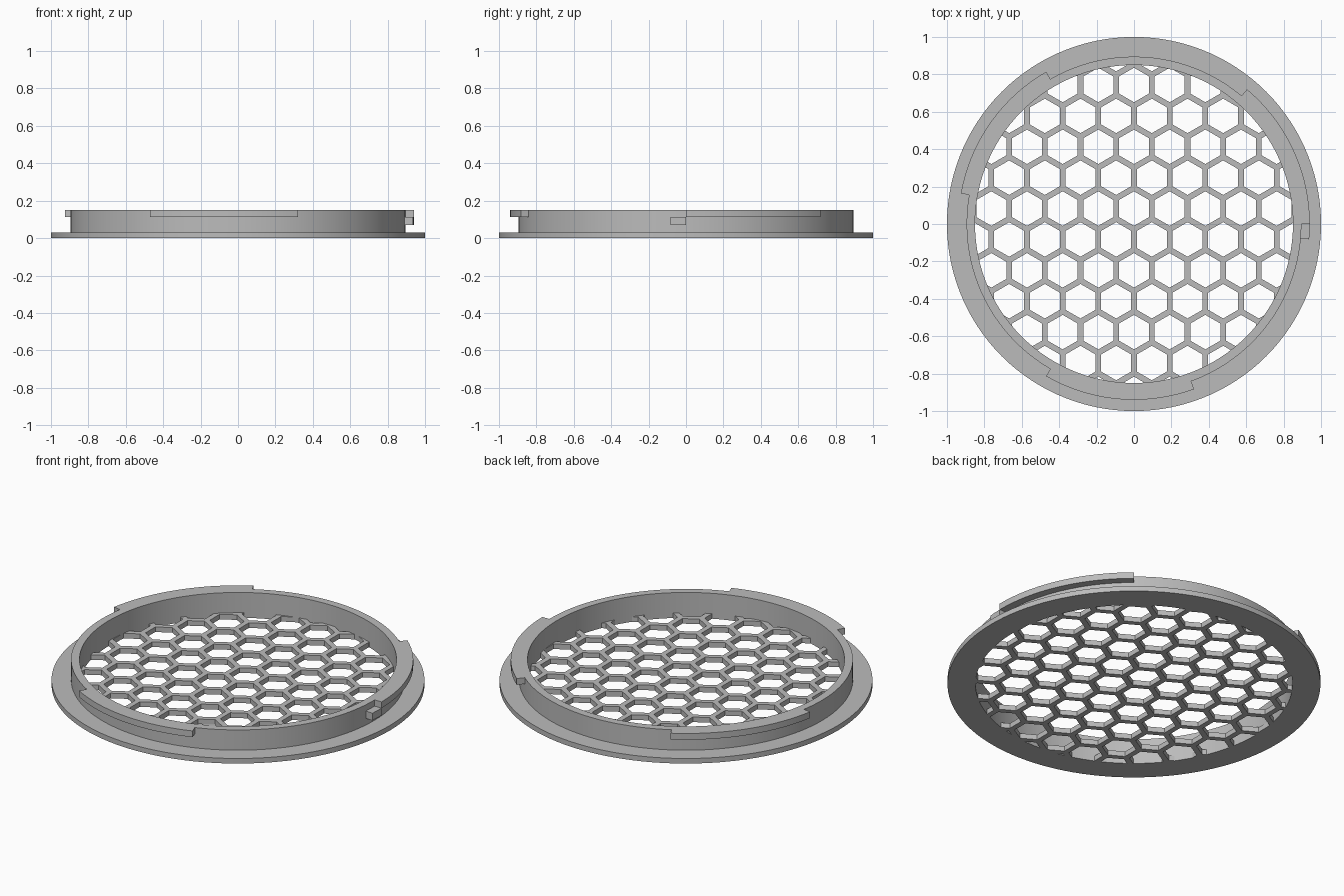
import bpy, bmesh, math
from mathutils import Vector

if "Cube" in bpy.data.objects:
    bpy.data.objects.remove(bpy.data.objects["Cube"])

SEG = 120                      # sides of the round parts
R_IN, R_WALL, R_TAB, R_OUT = 0.85, 0.895, 0.94, 1.0
Z_BASE, Z_TOP = 0.03, 0.15

grey = bpy.data.materials.new("mid grey")
grey.diffuse_color = (0.5, 0.5, 0.5, 1)
grey.use_nodes = True
grey.node_tree.nodes["Principled BSDF"].inputs["Base Color"].default_value = grey.diffuse_color


def finish(bm, name):
    """Turn a bmesh into a named object, smooth with sharp edges."""
    bmesh.ops.recalc_face_normals(bm, faces=bm.faces)
    mesh = bpy.data.meshes.new(name)
    bm.to_mesh(mesh)
    bm.free()
    mesh.materials.append(grey)
    mesh.shade_smooth()
    mesh.set_sharp_from_angle(angle=math.radians(30))
    obj = bpy.data.objects.new(name, mesh)
    bpy.context.collection.objects.link(obj)
    return obj


def sweep(name, profile, start=0, end=360):
    """Sweep a closed (radius, z) profile around z between two angles."""
    full = end - start == 360
    steps = SEG if full else max(2, round((end - start) * SEG / 360))
    bm = bmesh.new()
    rings = []
    for i in range(steps if full else steps + 1):
        a = math.radians(start + (end - start) * i / steps)
        rings.append([bm.verts.new((r * math.cos(a), r * math.sin(a), z))
                      for r, z in profile])
    n = len(profile)
    for i in range(steps):
        p, q = rings[i], rings[(i + 1) % len(rings)]
        for j in range(n):
            k = (j + 1) % n
            bm.faces.new((p[j], p[k], q[k], q[j]))
    if not full:
        bm.faces.new(rings[0])
        bm.faces.new(rings[-1])
    return finish(bm, name)


def block(r0, r1, z0, z1):
    return [(r0, z0), (r1, z0), (r1, z1), (r0, z1)]


# Flange and upright wall in one L-shaped section
sweep("flange_and_wall", [(R_IN, 0), (R_OUT, 0), (R_OUT, Z_BASE),
                          (R_WALL, Z_BASE), (R_WALL, Z_TOP), (R_IN, Z_TOP),
                          (R_IN, Z_BASE)])

# Three locking tabs around the top of the wall, and one stop block
for i in range(3):
    sweep(f"locking_tab_{i + 1}", block(R_WALL - 0.005, R_TAB, 0.113, Z_TOP),
          i * 120, i * 120 + 50)
sweep("stop_block", block(R_WALL - 0.005, R_TAB, 0.07, 0.113), -5, 0)

# Honeycomb grille: flat hexagon rings, trimmed to the circle, then thickened
PITCH, BAR = 0.1907, 0.031
ROW = PITCH * math.sqrt(3) / 2
bm = bmesh.new()
for row in range(-6, 6):
    for col in range(-6, 7):
        c = Vector(((col + 0.5 * (row % 2)) * PITCH, (row + 0.5) * ROW, 0))
        loops = []
        for flat in (PITCH, PITCH - BAR):
            r = flat / math.sqrt(3)
            loops.append([bm.verts.new(c + Vector((
                r * math.sin(math.radians(60 * k)),
                r * math.cos(math.radians(60 * k)), 0))) for k in range(6)])
        o, h = loops
        for k in range(6):
            m = (k + 1) % 6
            bm.faces.new((o[k], h[k], h[m], o[m]))
bmesh.ops.remove_doubles(bm, verts=bm.verts, dist=0.0005)
for i in range(SEG):
    a = 2 * math.pi * (i + 0.5) / SEG
    d = Vector((math.cos(a), math.sin(a), 0))
    bmesh.ops.bisect_plane(bm, geom=bm.verts[:] + bm.edges[:] + bm.faces[:],
                           dist=1e-5, plane_co=d * R_IN * math.cos(math.pi / SEG),
                           plane_no=d, clear_outer=True)
bmesh.ops.dissolve_limit(bm, angle_limit=0.01, verts=bm.verts, edges=bm.edges)
top = bmesh.ops.extrude_face_region(bm, geom=bm.faces[:], use_keep_orig=True)
bmesh.ops.translate(bm, vec=(0, 0, Z_BASE),
                    verts=[g for g in top["geom"] if isinstance(g, bmesh.types.BMVert)])
finish(bm, "honeycomb_grille")
